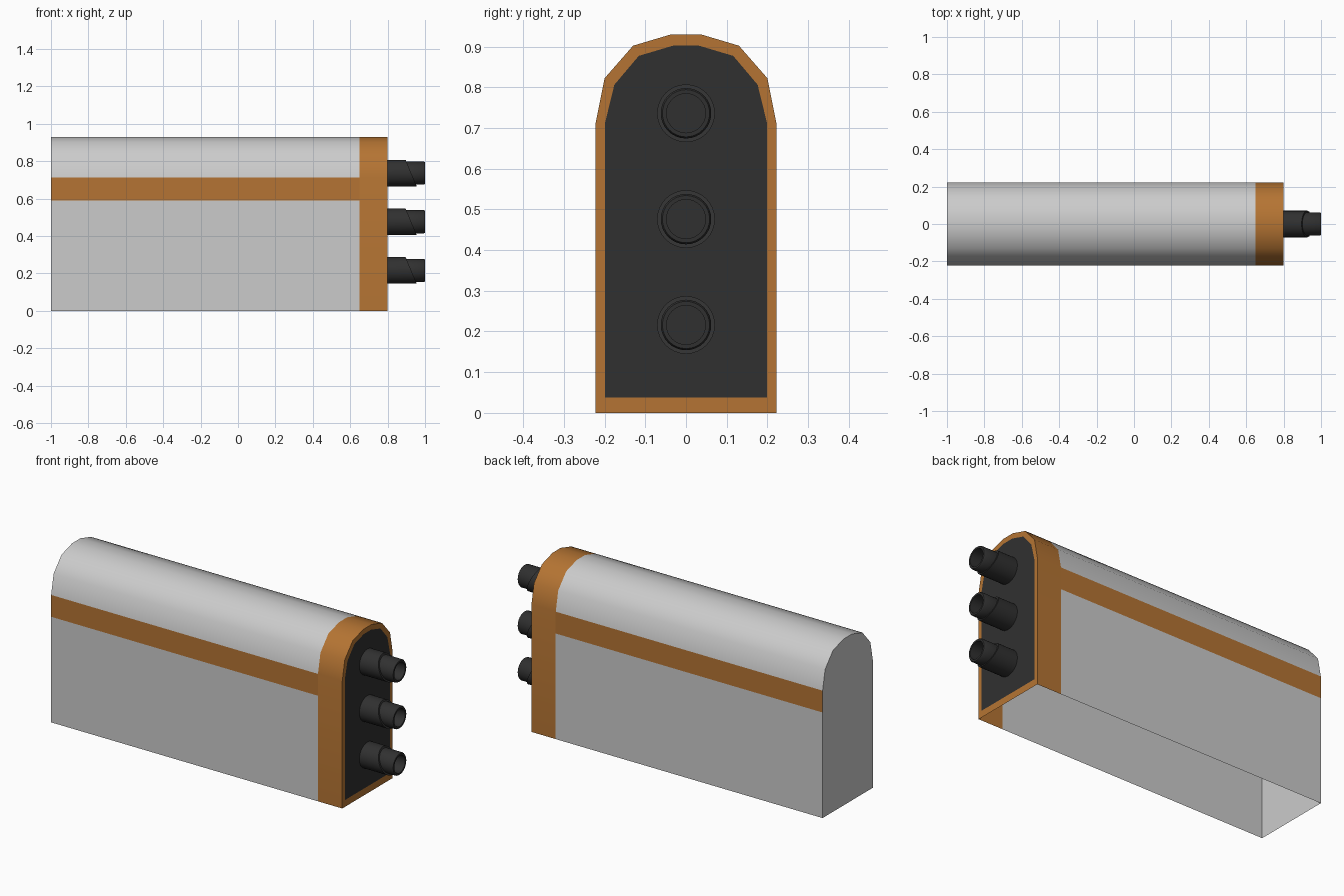
import bpy, math

if "Cube" in bpy.data.objects:
    bpy.data.objects.remove(bpy.data.objects["Cube"])


def material(name, rgb):
    m = bpy.data.materials.new(name)
    m.diffuse_color = (*rgb, 1)
    m.use_nodes = True
    m.node_tree.nodes["Principled BSDF"].inputs["Base Color"].default_value = m.diffuse_color
    return m


ORANGE = material("orange", (0.46, 0.175, 0.033))
DARK = material("dark", (0.03, 0.03, 0.03))


def make(name, verts, faces, mat=None):
    me = bpy.data.meshes.new(name)
    me.from_pydata(verts, [], faces)
    ob = bpy.data.objects.new(name, me)
    bpy.context.collection.objects.link(ob)
    if mat:
        me.materials.append(mat)
    bpy.ops.object.select_all(action='DESELECT')
    ob.select_set(True)
    bpy.context.view_layer.objects.active = ob
    bpy.ops.object.shade_smooth_by_angle(angle=math.radians(38))
    return ob


def mirrored(half):
    return half + [(-y, z) for y, z in reversed(half)]


def sheet(name, prof, x0, x1, mat=None):
    # Open profile in y-z swept along x, facing outwards
    n = len(prof)
    verts = [(x, y, z) for x in (x0, x1) for y, z in prof]
    faces = [(i, i + 1, n + i + 1, n + i) for i in range(n - 1)]
    return make(name, verts, faces, mat)


# Half profiles: outer shell and inset front panel
outer = mirrored([(0.222, 0), (0.222, 0.712), (0.2, 0.822), (0.13, 0.902), (0.036, 0.93)])
inner = mirrored([(0.199, 0.038), (0.199, 0.712), (0.176, 0.806), (0.116, 0.877), (0.032, 0.902)])
BACK, SEAM, FRONT = -1.0, 0.65, 0.8
n = len(outer)

# Casing, open underneath
sheet("roof", outer[1:-1], BACK, SEAM)
sheet("collar", outer, SEAM, FRONT, ORANGE)
for side, s in (("left", 1), ("right", -1)):
    for part, z0, z1, mat in (("wall", 0, 0.59, None), ("stripe", 0.59, 0.712, ORANGE)):
        sheet(f"{side}_{part}", [(s * 0.222, z) for z in (z0, z1)][::s], BACK, SEAM, mat)
make("back_plate", [(BACK, y, z) for y, z in outer], [tuple(reversed(range(n)))])

# Front rim and dark panel
make("front_rim", [(FRONT, y, z) for y, z in outer + inner],
     [(i, (i + 1) % n, n + (i + 1) % n, n + i) for i in range(n)], ORANGE)
make("front_panel", [(FRONT, y, z) for y, z in inner], [tuple(range(n))], DARK)


# Barrels: slanted sleeve around a hollow tube
def barrel(name, zc, sides=32):
    rings = [(0.8, 0.071, 0), (0.926, 0.071, 0.42), (0.926, 0.062, 0.42),
             (0.994, 0.062, 0), (1.0, 0.058, 0), (1.0, 0.048, 0), (0.9, 0.048, 0)]
    verts, faces = [], []
    for x, r, slope in rings:
        for k in range(sides):
            a = 2 * math.pi * k / sides
            dz = r * math.sin(a)
            verts.append((x - slope * dz, r * math.cos(a), zc + dz))
    for j in range(len(rings) - 1):
        a, b = j * sides, (j + 1) * sides
        for k in range(sides):
            m = (k + 1) % sides
            faces.append((a + k, a + m, b + m, b + k))
    faces.append(tuple(range((len(rings) - 1) * sides, len(rings) * sides)))
    return make(name, verts, faces, DARK)


for name, z in (("lower", 0.216), ("middle", 0.476), ("upper", 0.736)):
    barrel(f"{name}_barrel", z)
